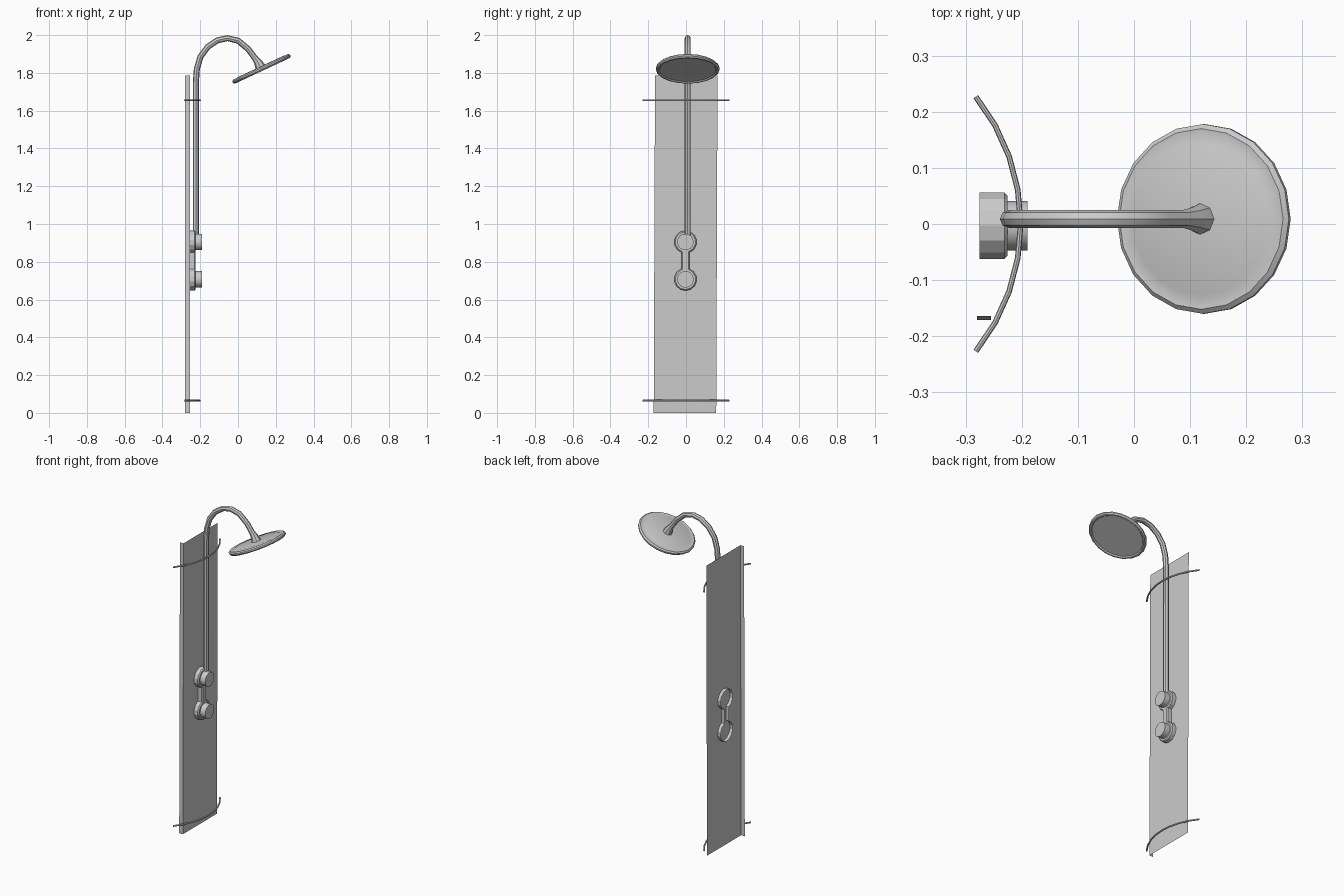
import bpy, bmesh
from math import sin, cos, radians, asin, pi
from mathutils import Matrix

if "Cube" in bpy.data.objects:
    bpy.data.objects.remove(bpy.data.objects["Cube"])


def add(name, bm, smooth=None):
    """Turn a bmesh into a named object, optionally smooth shaded."""
    me = bpy.data.meshes.new(name)
    bm.to_mesh(me)
    bm.free()
    ob = bpy.data.objects.new(name, me)
    bpy.context.collection.objects.link(ob)
    select(ob)
    if smooth:
        bpy.ops.object.shade_smooth_by_angle(angle=radians(smooth))
    return ob


def select(ob):
    bpy.ops.object.select_all(action='DESELECT')
    ob.select_set(True)
    bpy.context.view_layer.objects.active = ob


def tube(name, pts, r, res=2):
    """Sweep a round section along (x, y, z, radius factor) points."""
    cu = bpy.data.curves.new(name, 'CURVE')
    cu.dimensions = '3D'
    cu.bevel_depth, cu.bevel_resolution, cu.use_fill_caps = r, res, True
    sp = cu.splines.new('POLY')
    sp.points.add(len(pts) - 1)
    for p, (x, y, z, f) in zip(sp.points, pts):
        p.co, p.radius = (x, y, z, 1), f
    ob = bpy.data.objects.new(name, cu)
    bpy.context.collection.objects.link(ob)
    select(ob)
    bpy.ops.object.convert(target='MESH')
    bpy.ops.object.shade_smooth_by_angle(angle=radians(40))


# wall panel: thin sheet with one folded side flange
bm = bmesh.new()
cols = [[bm.verts.new((x, y + dy, z)) for dy, z in ((-0.004, 0), (0.003, 1.785))]
        for x, y in ((-0.28, -0.167), (-0.255, -0.167), (-0.255, 0.164))]
for a, b in zip(cols, cols[1:]):
    bm.faces.new((a[0], b[0], b[1], a[1]))
add("wall_panel", bm)

# bowed rails near the top and bottom of the panel
R = 0.362
half = asin(0.227 / R)
for label, z in (("upper", 1.655), ("lower", 0.065)):
    angles = [half * (i / 4 - 1) for i in range(9)]
    tube(label + "_bowed_rail",
         [(-0.202 - R + R * cos(a), R * sin(a), z, 1) for a in angles], 0.005)

# riser pipe with gooseneck and flared end
path = [(-0.223, 0.93), (-0.223, 1.75), (-0.218, 1.82), (-0.199, 1.885),
        (-0.16, 1.938), (-0.11, 1.972), (-0.056, 1.984), (0.002, 1.97),
        (0.055, 1.925), (0.088, 1.88), (0.104, 1.86), (0.118, 1.832)]
flare = {10: 1.3, 11: 1.75}
tube("riser_pipe", [(x, 0.009, z, flare.get(i, 1)) for i, (x, z) in enumerate(path)], 0.016)

# shower head: lathed disc with rounded rim and recessed underside, tilted
profile = [(0, 0.012), (0.135, 0.012), (0.145, 0.008), (0.161, 0.010), (0.169, 0.003),
           (0.169, -0.005), (0.163, -0.012), (0.155, -0.013), (0.149, -0.007), (0, -0.007)]
bm = bmesh.new()
vs = [bm.verts.new((r, 0, z)) for r, z in profile]
es = [bm.edges.new(p) for p in zip(vs, vs[1:])]
bmesh.ops.spin(bm, geom=vs + es, axis=(0, 0, 1), cent=(0, 0, 0), angle=2 * pi, steps=20)
bmesh.ops.remove_doubles(bm, verts=bm.verts, dist=1e-5)
bmesh.ops.recalc_face_normals(bm, faces=bm.faces)
bm.transform(Matrix.Translation((0.124, 0.009, 1.823)) @ Matrix.Rotation(radians(-25), 4, 'Y'))
add("shower_head", bm, 35)

# valve body: two round bases joined by a narrow neck, open at the back
centres = (0.905, 0.707)
r, y0, neck = 0.06, -0.003, asin(0.022 / 0.06)
outline = []
for zc, start in ((centres[0], -pi / 2 + neck), (centres[1], pi / 2 + neck)):
    for i in range(13):
        a = start + (2 * pi - 2 * neck) * i / 12
        outline.append((y0 + r * cos(a), zc + r * sin(a)))
bm = bmesh.new()
face = bm.faces.new([bm.verts.new((-0.275, y, z)) for y, z in outline])
ext = bmesh.ops.extrude_face_region(bm, geom=[face])["geom"]
front = [g for g in ext if isinstance(g, bmesh.types.BMFace)][0]
bmesh.ops.translate(bm, verts=front.verts[:], vec=(0.05, 0, 0))
bmesh.ops.bevel(bm, geom=list(front.edges), offset=0.006, segments=1, affect='EDGES')
bm.faces.ensure_lookup_table()
back = [f for f in bm.faces if all(v.co.x < -0.274 for v in f.verts)]
bmesh.ops.delete(bm, geom=back, context='FACES_ONLY')
bmesh.ops.recalc_face_normals(bm, faces=bm.faces)
add("valve_body", bm, 25)

# control knobs
for label, zc in zip(("upper", "lower"), centres):
    bm = bmesh.new()
    bmesh.ops.create_cone(bm, cap_ends=True, segments=14, radius1=0.044, radius2=0.044,
                          depth=0.042, matrix=Matrix.Translation((-0.211, y0, zc))
                          @ Matrix.Rotation(pi / 2, 4, 'Y'))
    add(label + "_knob", bm, 30)
